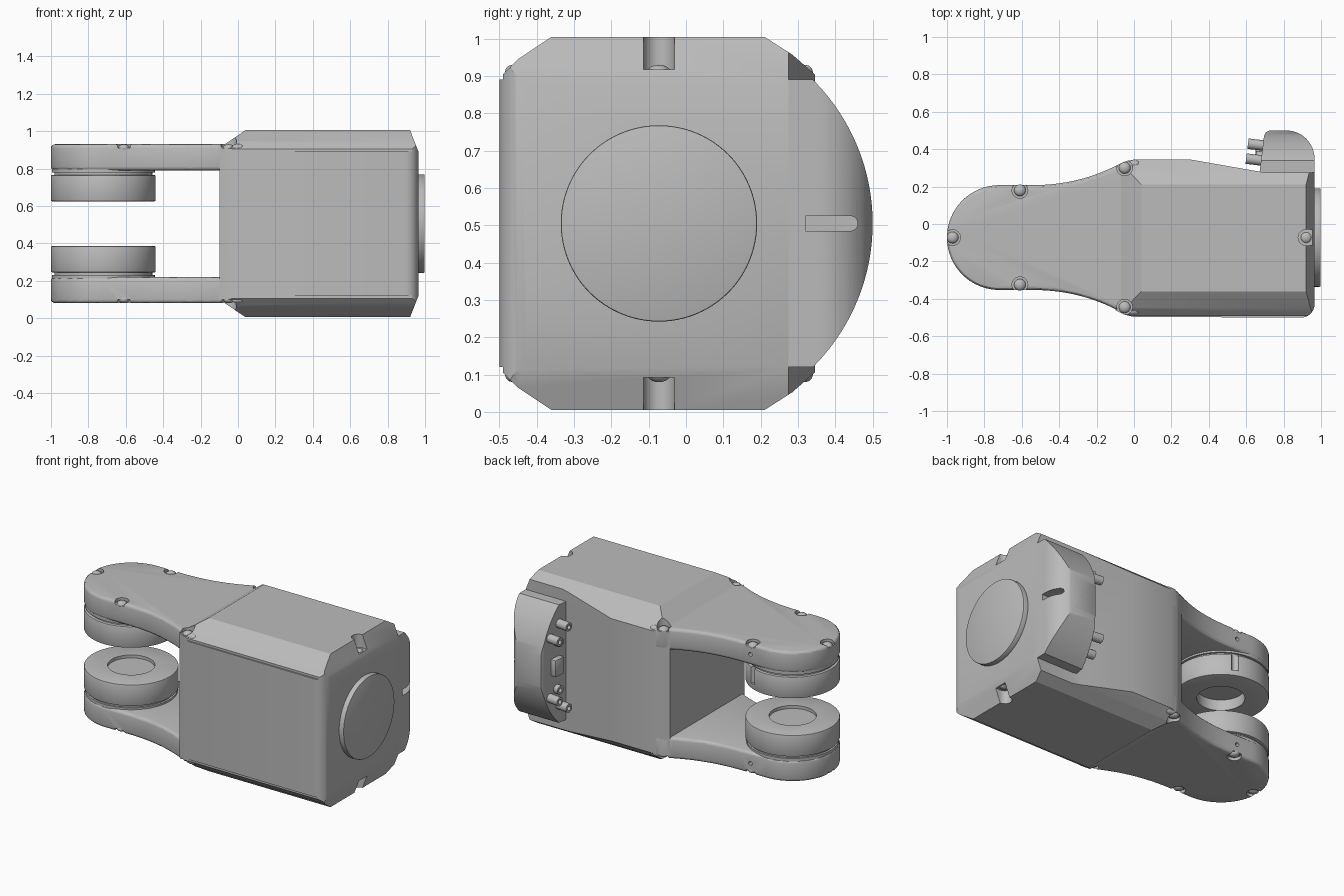
import bpy, bmesh, math
from mathutils import Vector
from mathutils.geometry import interpolate_bezier

old = bpy.data.objects.get("Cube")
if old:
    bpy.data.objects.remove(old, do_unlink=True)

MID_Y, MID_Z = -0.0725, 0.505      # symmetry planes of the housing
HUB_X, HUB_R = -0.72, 0.28         # joint axis of the fork

grey = bpy.data.materials.new("light grey")
grey.use_nodes = True
grey.diffuse_color = (0.5, 0.5, 0.5, 1)
grey.node_tree.nodes["Principled BSDF"].inputs["Base Color"].default_value = (0.5, 0.5, 0.5, 1)


def finish(name, bm):
    bmesh.ops.recalc_face_normals(bm, faces=bm.faces[:])
    mesh = bpy.data.meshes.new(name)
    bm.to_mesh(mesh)
    bm.free()
    mesh.materials.append(grey)
    obj = bpy.data.objects.new(name, mesh)
    bpy.context.collection.objects.link(obj)
    return obj


def prism(name, pts, axis, lo, hi):
    """Extrude a 2D outline along one axis."""
    place = {"x": lambda u, v, w: (w, u, v),
             "y": lambda u, v, w: (u, w, v),
             "z": lambda u, v, w: (u, v, w)}[axis]
    bm = bmesh.new()
    face = bm.faces.new([bm.verts.new(place(u, v, lo)) for u, v in pts])
    ext = bmesh.ops.extrude_face_region(bm, geom=[face])
    move = Vector(place(0, 0, hi - lo))
    bmesh.ops.translate(bm, vec=move, verts=[v for v in ext["geom"] if isinstance(v, bmesh.types.BMVert)])
    return finish(name, bm)


def arc(cx, cy, r, start, end, n):
    steps = [math.radians(start + (end - start) * i / n) for i in range(n + 1)]
    return [(cx + r * math.cos(a), cy + r * math.sin(a)) for a in steps]


def disc(name, cx, cy, r, axis, lo, hi, n=64):
    return prism(name, arc(cx, cy, r, 0, 360, n)[:-1], axis, lo, hi)


def rect(u0, u1, v0, v1):
    return [(u0, v0), (u1, v0), (u1, v1), (u0, v1)]


def apply(obj, kind, **settings):
    mod = obj.modifiers.new(kind, kind)
    for key, value in settings.items():
        setattr(mod, key, value)
    bpy.context.view_layer.objects.active = obj
    bpy.ops.object.modifier_apply(modifier=mod.name)


def combine(obj, tool, operation="DIFFERENCE"):
    apply(obj, "BOOLEAN", object=tool, operation=operation, solver="EXACT")
    bpy.data.objects.remove(tool, do_unlink=True)


def soften(obj, width, segments=3):
    apply(obj, "BEVEL", width=width, segments=segments, limit_method="ANGLE", angle_limit=math.radians(50))


def flip_z(z):
    return 2 * MID_Z - z


def span(z0, z1, top):
    return (flip_z(z1), flip_z(z0)) if top else (z0, z1)


def mirror_v(pts):
    """Close a profile by mirroring it about the middle height."""
    return pts + [(u, flip_z(v)) for u, v in reversed(pts)]


# Housing: intersection of plan, front and side profiles
plan = [(-0.10, -0.46), (-0.05, -0.485), (0, -0.497)]
plan += arc(0.895, -0.43, 0.07, -90, 0, 10)
plan += [(0.965, 0.275), (0.70, 0.275), (0.30, 0.345), (0, 0.345), (-0.05, 0.333), (-0.10, 0.31)]
housing = prism("housing", plan, "z", -0.1, 1.1)
front = mirror_v([(-0.10, 0.10), (-0.07, 0.08), (0.04, 0.005), (0.92, 0.005), (0.965, 0.12)])
combine(housing, prism("front_profile", front, "y", -1, 1), "INTERSECT")
side = mirror_v([(0.35, 0.11), (0.285, 0.053), (0.21, 0.005), (-0.36, 0.005), (-0.45, 0.065),
                 (-0.49, 0.105), (-0.49, 0.12), (-0.50, 0.12)])
combine(housing, prism("side_profile", side, "x", -1, 2), "INTERSECT")

# Fork arms: teardrop plates with softened rims
curve = interpolate_bezier(Vector((-0.55, 0.2075)), Vector((-0.35, 0.2075)),
                           Vector((-0.2, 0.255)), Vector((-0.06, 0.33)), 16)
upper = [(p.x, p.y) for p in curve] + [(-0.03, 0.34), (0.03, 0.34)]
lower = [(x, 2 * MID_Y - y) for x, y in upper]
outline = arc(HUB_X, MID_Y, HUB_R, 90, 270, 40) + lower + upper[::-1]
arms = {}
for top, label in ((False, "lower"), (True, "upper")):
    arms[top] = prism(label + "_arm", outline, "z", *span(0.08, 0.22, top))
    soften(arms[top], 0.02)

    # Hub step and joint pad with a central recess
    disc(label + "_hub", HUB_X, MID_Y, 0.275, "z", *span(0.20, 0.232, top))
    disc(label + "_spacer", HUB_X, MID_Y, 0.262, "z", *span(0.22, 0.26, top))
    pad = disc(label + "_pad", HUB_X, MID_Y, HUB_R, "z", *span(0.245, 0.385, top), n=96)
    soften(pad, 0.006, 2)
    floor = 0.315 if top else 0.365
    combine(pad, disc("recess", HUB_X, MID_Y, 0.14, "z", *span(floor, 0.5, top)))
    if top:
        combine(pad, disc("groove", -0.61, 0.19, 0.022, "z", 0.66, 0.9, n=24))

    # Counterbored screws
    spots = [(-0.97, MID_Y), (-0.61, 0.18), (-0.61, -0.325), (-0.05, 0.30), (-0.05, -0.445), (0.92, MID_Y)]
    for x, y in spots:
        depth = span(-0.1, 0.092 if x > 0.5 else 0.10, top)
        hosts = [arms[top]] if x < -0.5 else [housing] if x > 0.5 else [arms[top], housing]
        for host in hosts:
            combine(host, disc("counterbore", x, y, 0.042, "z", *depth, n=32))
        bm = bmesh.new()
        bmesh.ops.create_uvsphere(bm, u_segments=24, v_segments=10, radius=0.031)
        for v in bm.verts:
            v.co = (v.co.x + x, v.co.y + y, v.co.z * 0.65 + (flip_z(0.10) if top else 0.10))
        finish(label + "_screw", bm)
    # Open side of the end screw pocket
    combine(housing, prism("slot", rect(0.92, 1.1, MID_Y - 0.042, MID_Y + 0.042), "z", *span(-0.1, 0.092, top)))

    # Small pin holes along the back
    z = flip_z(0.15) if top else 0.15
    combine(arms[top], disc("pin", -0.61, z, 0.013, "y", 0.17, 0.3, n=16))
    combine(housing, disc("pin", -0.04, z, 0.013, "y", 0.30, 0.4, n=16))

# Round end cover
cover = disc("end_cover", MID_Y, MID_Z, 0.263, "x", 0.94, 0.998, n=96)
soften(cover, 0.005, 2)

# Connector cap: rounded plan crossed with a bowed side profile
cap_plan = [(0.965, 0.25), (0.67, 0.25), (0.672, 0.28), (0.695, 0.47), (0.705, 0.49), (0.725, 0.5)]
cap_plan += arc(0.815, 0.35, 0.15, 90, 0, 16)
cap = prism("connector_cap", cap_plan, "z", 0, 1)
bow = [(0.24, 0.12), (0.34, 0.12)] + arc(-0.043, MID_Z, 0.543, -44, 44, 32) + [(0.34, 0.89), (0.24, 0.89)]
combine(cap, prism("bow_profile", bow, "x", 0, 2), "INTERSECT")
key_slot = rect(0.32, 0.44, MID_Z - 0.02, MID_Z + 0.02)[:1] + arc(0.44, MID_Z, 0.02, -90, 90, 10) + [(0.32, MID_Z + 0.02)]
combine(cap, prism("key_slot", key_slot, "x", 0.87, 1.1))

# Connectors: hollow barrels square to the leaning cap face
lean = math.atan2(0.19, 0.023) - math.pi / 2


def tilt(obj, x, y):
    obj.location = (x, y, 0)
    obj.rotation_euler.z = lean


for y, z, length in ((0.42, 0.70, 0.08), (0.34, 0.77, 0.08), (0.36, 0.66, 0.03),
                     (0.42, 0.31, 0.08), (0.34, 0.24, 0.08), (0.36, 0.35, 0.03)):
    barrel = disc("connector", 0, z, 0.028, "x", -length, 0.03, n=24)
    combine(barrel, disc("bore", 0, z, 0.014, "x", -0.2, -length + 0.03, n=16))
    tilt(barrel, 0.672 + (y - 0.28) * 0.12, y)
socket = prism("socket", rect(-0.04, 0.04, 0.45, 0.56), "x", -0.035, 0.03)
soften(socket, 0.006, 2)
tilt(socket, 0.683, 0.37)

# Smooth round surfaces, keep hard edges
bpy.ops.object.select_all(action="DESELECT")
for obj in bpy.context.collection.objects:
    if obj.type == "MESH" and grey.name in obj.data.materials:
        obj.select_set(True)
        bpy.context.view_layer.objects.active = obj
bpy.ops.object.shade_smooth_by_angle(angle=math.radians(30))
